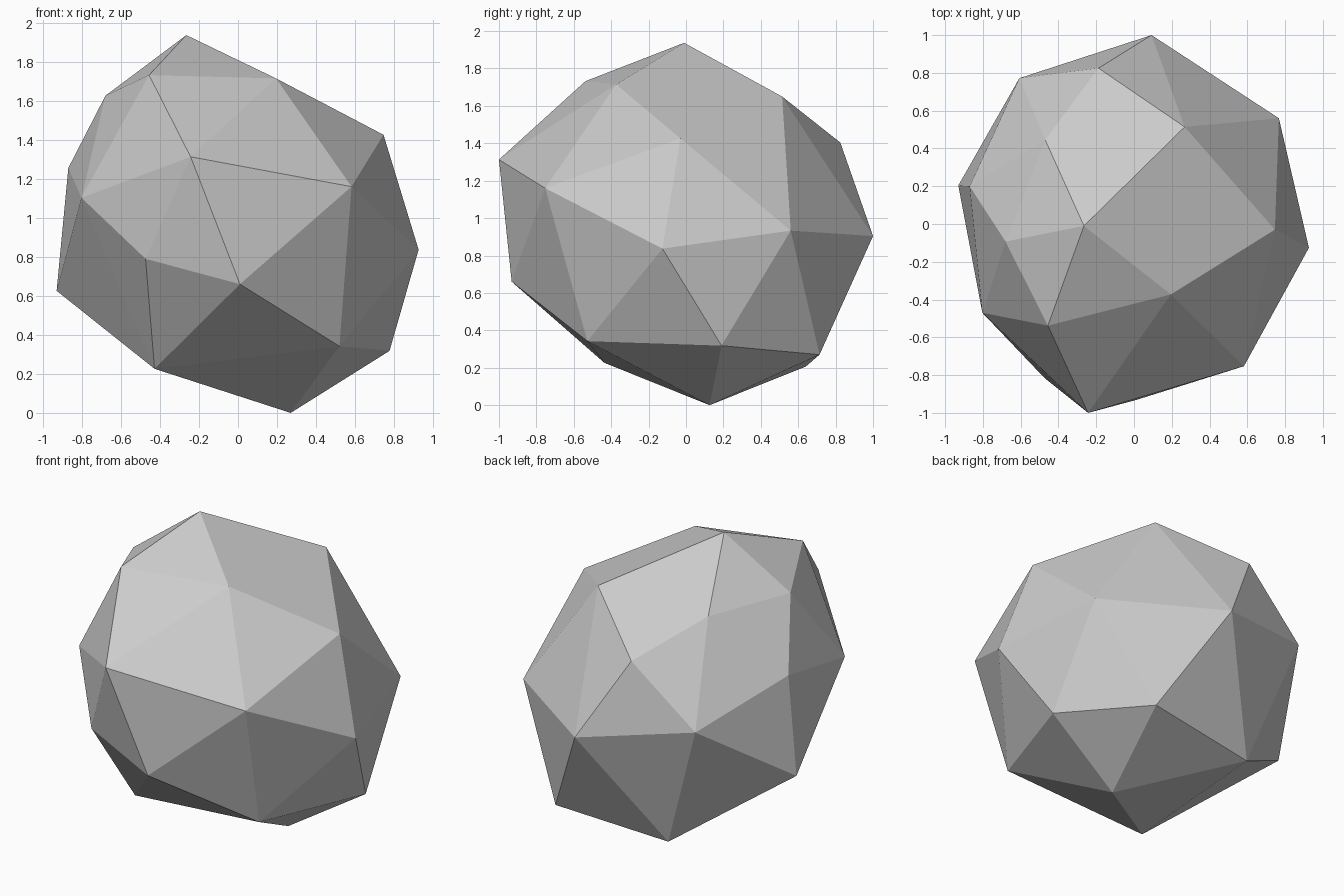
import bpy
import bmesh
from mathutils import Vector

# Remove the default cube only
default_cube = bpy.data.objects.get("Cube")
if default_cube:
    bpy.data.objects.remove(default_cube, do_unlink=True)


def make_material(name, colour):
    """Create one flat, matte colour."""
    material = bpy.data.materials.new(name)
    material.use_nodes = True
    material.diffuse_color = colour
    shader = material.node_tree.nodes["Principled BSDF"]
    shader.inputs["Base Color"].default_value = colour
    return material


def make_faceted_stone(name, corners, material):
    """Wrap a tight convex skin around the corners and keep its facets flat."""
    mesh = bpy.data.meshes.new(name)
    bm = bmesh.new()
    for corner in corners:
        bm.verts.new(Vector(corner))
    bmesh.ops.convex_hull(bm, input=bm.verts[:])
    bmesh.ops.recalc_face_normals(bm, faces=bm.faces[:])
    for face in bm.faces:
        face.smooth = False
    bm.to_mesh(mesh)
    bm.free()
    mesh.materials.append(material)
    stone = bpy.data.objects.new(name, mesh)
    bpy.context.collection.objects.link(stone)
    return stone


# Corners of the stone, in rings from the crown to the foot
crown = [(-.265, -.01, 1.937), (-.456, -.538, 1.732), (.195, -.373, 1.715),
         (.268, .514, 1.65), (-.47, .445, 1.623), (-.68, -.093, 1.626)]
shoulder = [(.746, -.03, 1.426), (-.188, .825, 1.404), (-.243, -1, 1.313),
            (-.87, .2, 1.256), (.582, -.753, 1.16), (-.803, -.47, 1.103)]
waist = [(-.607, .772, 1.035), (.767, .56, .933), (.093, 1, .904),
         (.926, -.126, .837), (-.474, -.815, .79), (.01, -.932, .66),
         (-.93, .204, .626)]
foot = [(.52, -.527, .342), (.777, .19, .318), (.43, .714, .27),
        (-.428, -.436, .226), (-.322, .64, .206), (.27, .126, 0)]

stone_grey = make_material("stone grey", (.6, .6, .6, 1))
make_faceted_stone("stone", crown + shoulder + waist + foot, stone_grey)
